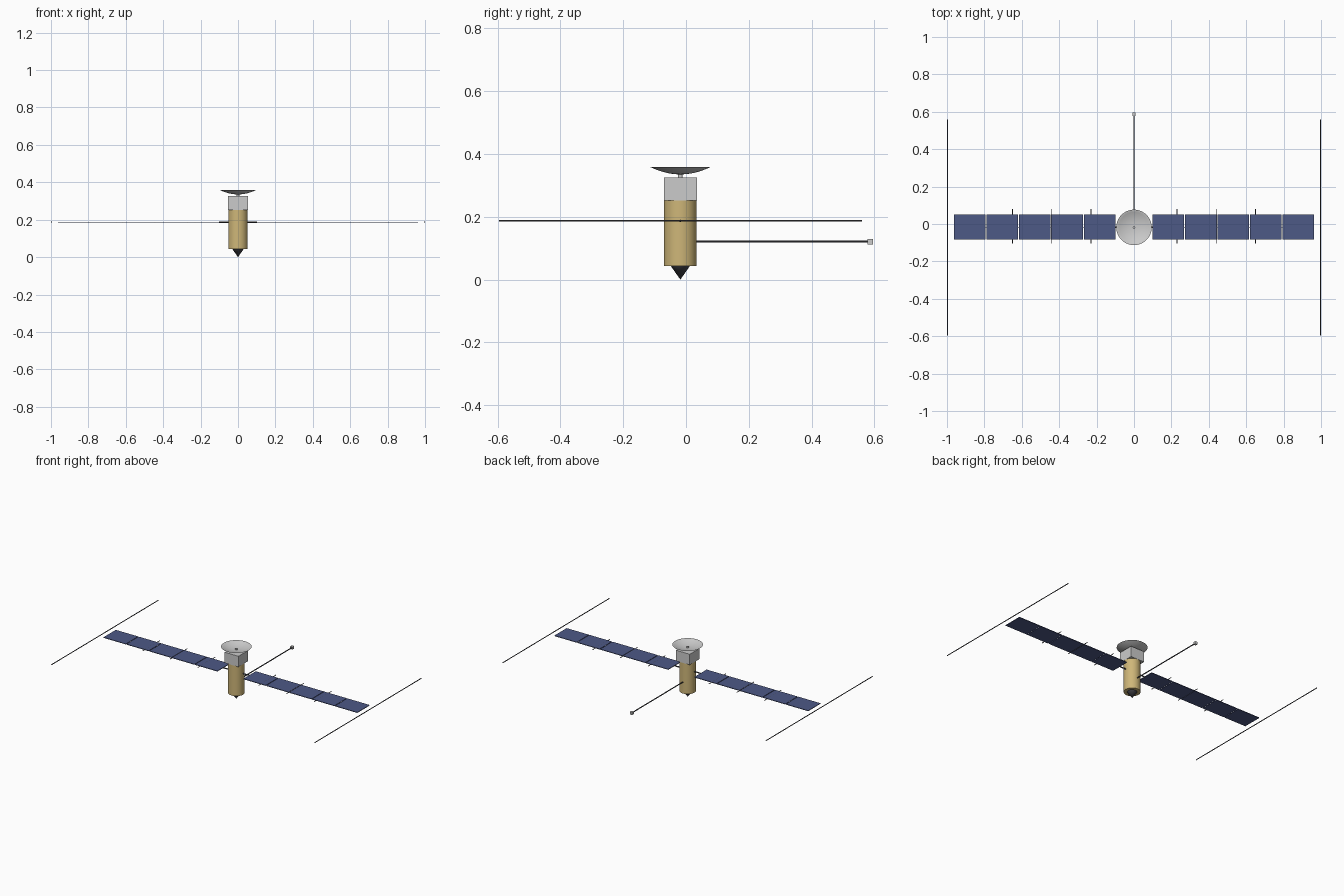
import bpy, bmesh, math
from mathutils import Vector

if "Cube" in bpy.data.objects:
    bpy.data.objects.remove(bpy.data.objects["Cube"])

CY = -0.018      # y of the body axis
WING_Z = 0.187   # height of the solar wings


def material(name, rgb):
    m = bpy.data.materials.new(name)
    m.diffuse_color = (*rgb, 1)
    m.use_nodes = True
    m.node_tree.nodes["Principled BSDF"].inputs["Base Color"].default_value = m.diffuse_color
    return m


gold = material("gold_foil", (0.62, 0.47, 0.19))
blue = material("solar_blue", (0.075, 0.1, 0.24))
dark = material("dark_metal", (0.06, 0.06, 0.07))


def finish(name, bm, mat=None, smooth=False):
    bmesh.ops.recalc_face_normals(bm, faces=bm.faces)
    me = bpy.data.meshes.new(name)
    bm.to_mesh(me)
    bm.free()
    ob = bpy.data.objects.new(name, me)
    bpy.context.collection.objects.link(ob)
    if mat:
        me.materials.append(mat)
    if smooth:
        bpy.ops.object.select_all(action='DESELECT')
        ob.select_set(True)
        bpy.context.view_layer.objects.active = ob
        bpy.ops.object.shade_smooth_by_angle(angle=math.radians(35))
    return ob


def box(name, center, size, mat=None):
    bm = bmesh.new()
    bmesh.ops.create_cube(bm, size=1)
    for v in bm.verts:
        v.co = Vector(center) + Vector(a * b for a, b in zip(v.co, size))
    return finish(name, bm, mat)


def rod(name, a, b, r, mat=None, sides=8):
    a, b = Vector(a), Vector(b)
    bm = bmesh.new()
    bmesh.ops.create_cone(bm, cap_ends=True, segments=sides, radius1=r, radius2=r,
                          depth=(b - a).length)
    q = (b - a).to_track_quat('Z', 'Y')
    for v in bm.verts:
        v.co = (a + b) / 2 + q @ v.co
    return finish(name, bm, mat, True)


def lathe(name, profile, mat=None, sides=40):
    bm = bmesh.new()
    vs = [bm.verts.new((r, CY, z)) for r, z in profile]
    edges = [bm.edges.new(p) for p in zip(vs, vs[1:])]
    bmesh.ops.spin(bm, geom=vs + edges, cent=(0, CY, 0), axis=(0, 0, 1),
                   angle=2 * math.pi, steps=sides)
    bmesh.ops.remove_doubles(bm, verts=bm.verts, dist=1e-5)
    return finish(name, bm, mat, True)


# body: foil-wrapped cylinder, square equipment bay, pointed nozzle
lathe("body_cylinder", [(0, 0.043), (0.052, 0.043), (0.052, 0.253), (0, 0.253)], gold)
box("equipment_bay", (0, CY, 0.289), (0.105, 0.105, 0.073))
lathe("bottom_cone", [(0, 0), (0.031, 0.044), (0, 0.044)], dark)

# dish antenna: thin curved shell on a short mast that pokes through
R, Z0, H, T, N = 0.095, 0.335, 0.023, 0.0025, 8
under = [(R * i / N, Z0 + H * (i / N) ** 2) for i in range(N + 1)]
inner = [(r * 0.985, z + T * (1 - r / R)) for r, z in reversed(under)]
lathe("dish", under + inner)
rod("dish_mast", (0, CY, 0.32), (0, CY, 0.346), 0.007, None, 16)

# instrument boom with sensor box at the back
rod("boom", (0, 0.02, 0.121), (0, 0.578, 0.121), 0.0035, dark)
box("boom_sensor", (0, 0.5865, 0.121), (0.018, 0.017, 0.018))

# solar wings, both sides
for side, s in (("left", -1), ("right", 1)):
    rod(f"{side}_wing_arm", (s * 0.04, CY, WING_Z), (s * 0.101, CY, WING_Z), 0.004, dark)
    for i in range(5):
        box(f"{side}_panel_{i + 1}", (s * (0.183 + i * 0.1735), -0.0155, WING_Z),
            (0.1685, 0.133, 0.004), blue)
    # hinge spine bridging the panel gaps
    rod(f"{side}_wing_spine", (s * 0.1, CY, WING_Z), (s * 0.96, CY, WING_Z), 0.0015, dark)
    # crossbars that stick out past the panel edges
    for i, x in enumerate((0.23, 0.442, 0.65)):
        rod(f"{side}_crossbar_{i + 1}", (s * x, -0.104, WING_Z), (s * x, 0.08, WING_Z),
            0.0022, dark)
    # long antenna rod off the wing tip
    rod(f"{side}_tip_antenna", (s * 0.9972, -0.595, WING_Z), (s * 0.9972, 0.56, WING_Z),
        0.0028, dark)
